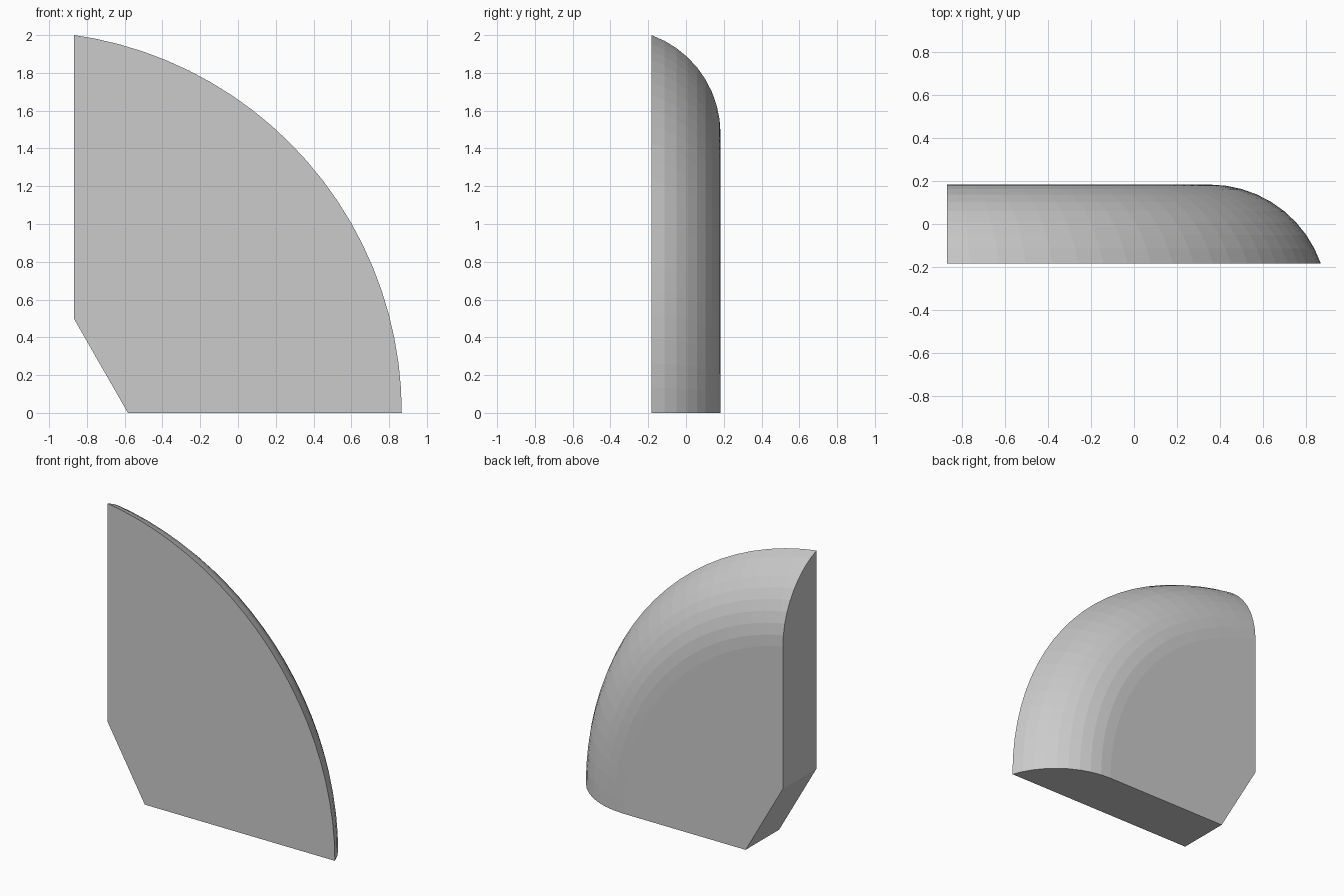
import bpy, bmesh
from math import sin, cos, asin, pi
from mathutils import Matrix

if "Cube" in bpy.data.objects:
    bpy.data.objects.remove(bpy.data.objects["Cube"])

HALF = 0.183          # half thickness in y
CX, R = -1.154, 2.021   # centre and radius of the big arc
r = 0.547             # radius of the rounded rim
STEPS = 9

bm = bmesh.new()

# Rim profile, turned about the y axis into a rounded disc
t0 = asin((r - 2 * HALF) / r)
rc = R - r * cos(t0)
profile = [(0, -HALF)]
for i in range(STEPS + 1):
    t = t0 + (pi / 2 - t0) * i / STEPS
    profile.append((rc + r * cos(t), HALF - r + r * sin(t)))
profile.append((0, HALF))
verts = [bm.verts.new((CX + a, y, 0)) for a, y in profile]
edges = [bm.edges.new(p) for p in zip(verts, verts[1:])]
bmesh.ops.spin(bm, geom=verts + edges, cent=(CX, 0, 0), axis=(0, 1, 0),
               angle=2 * pi, steps=96)
bmesh.ops.remove_doubles(bm, verts=bm.verts[:], dist=1e-4)
bmesh.ops.recalc_face_normals(bm, faces=bm.faces[:])

# Trim to a quarter: slanted inner corner, left side, flat base
for point, normal in [((-0.583, 0, 0), (0.868, 0, 0.497)),
                      ((-0.867, 0, 0), (1, 0, 0)),
                      ((0, 0, 0), (0, 0, 1))]:
    bmesh.ops.bisect_plane(bm, geom=bm.verts[:] + bm.edges[:] + bm.faces[:],
                           dist=1e-5, plane_co=point, plane_no=normal,
                           clear_inner=True)
    bmesh.ops.holes_fill(bm, edges=[e for e in bm.edges if e.is_boundary], sides=0)

# Merge the coplanar front and back slices
bmesh.ops.dissolve_limit(bm, angle_limit=0.002, verts=bm.verts[:], edges=bm.edges[:])
bmesh.ops.recalc_face_normals(bm, faces=bm.faces[:])

mesh = bpy.data.meshes.new("rounded_quarter_panel")
bm.to_mesh(mesh)
bm.free()
bpy.context.collection.objects.link(bpy.data.objects.new("rounded_quarter_panel", mesh))
